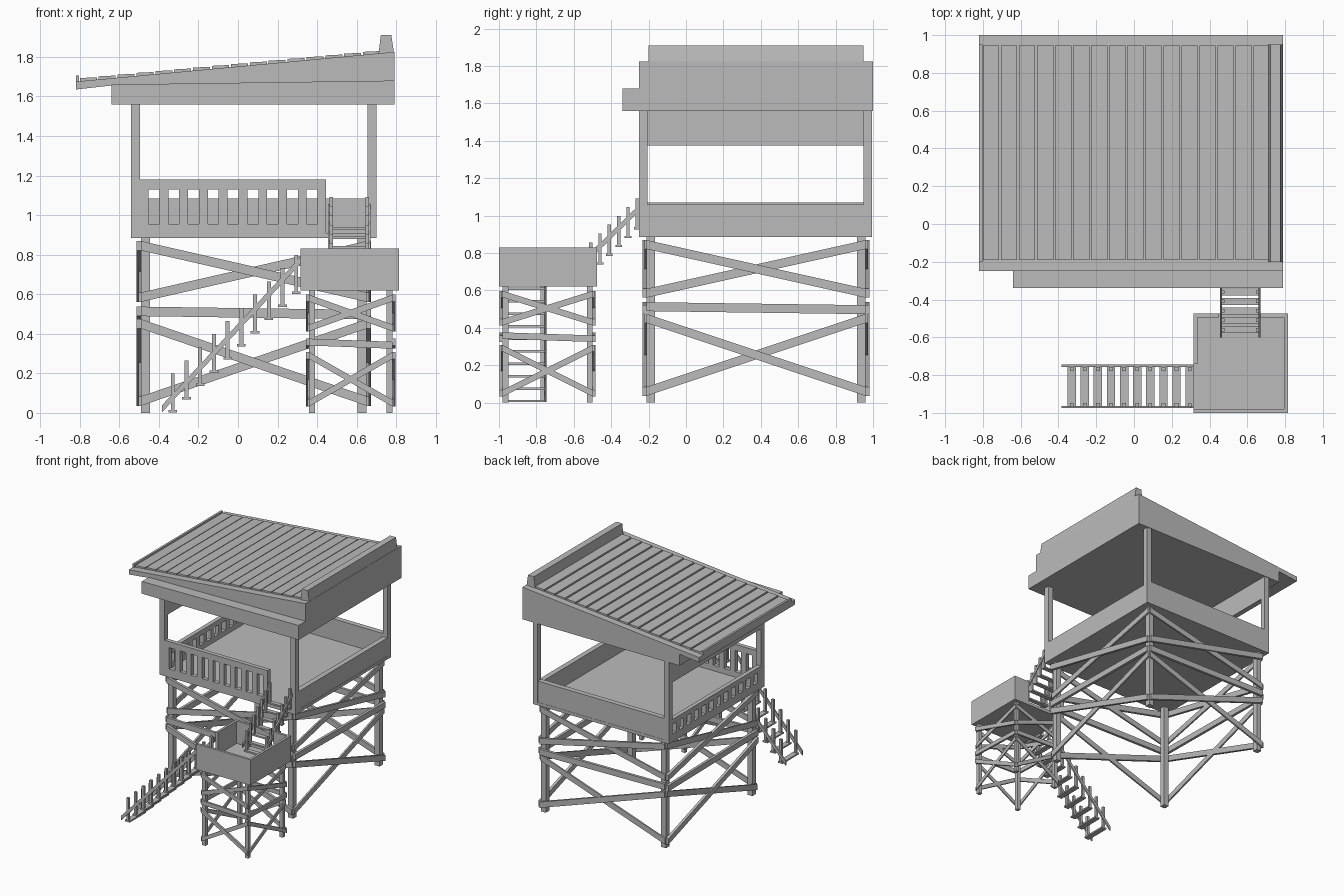
import bpy, bmesh
from mathutils import Vector

if "Cube" in bpy.data.objects:
    bpy.data.objects.remove(bpy.data.objects["Cube"])

grey = bpy.data.materials.new("plain grey")
grey.diffuse_color = (0.5, 0.5, 0.5, 1)
grey.use_nodes = True
grey.node_tree.nodes["Principled BSDF"].inputs["Base Color"].default_value = grey.diffuse_color


class Part:
    """Collects simple solids into one named object."""
    def __init__(self, name):
        self.name, self.bm = name, bmesh.new()

    def prism(self, ring, d):
        # extrude a planar ring of points along vector d
        a = [self.bm.verts.new(p) for p in ring]
        b = [self.bm.verts.new(Vector(p) + Vector(d)) for p in ring]
        self.bm.faces.new(a)
        self.bm.faces.new(b[::-1])
        n = len(a)
        for i in range(n):
            self.bm.faces.new((a[i], b[i], b[(i + 1) % n], a[(i + 1) % n]))

    def box(self, x0, x1, y0, y1, z0, z1):
        self.prism([(x0, y0, z0), (x1, y0, z0), (x1, y1, z0), (x0, y1, z0)],
                   (0, 0, z1 - z0))

    def beam(self, p, q, h, d):
        # board from p to q, h tall, d = thickness vector
        up = Vector((0, 0, h / 2))
        p, q = Vector(p), Vector(q)
        self.prism([p - up, q - up, q + up, p + up], d)

    def done(self):
        bmesh.ops.recalc_face_normals(self.bm, faces=self.bm.faces)
        me = bpy.data.meshes.new(self.name)
        self.bm.to_mesh(me)
        self.bm.free()
        me.materials.append(grey)
        bpy.context.collection.objects.link(bpy.data.objects.new(self.name, me))


def scaffold(name, x0, x1, y0, y1, top, w, crosses, flats, h, t):
    # four legs with crossed and level braces on every side
    legs = Part(name + "_legs")
    for x in (x0, x1 - w):
        for y in (y0, y1 - w):
            legs.box(x, x + w, y, y + w, 0, top)
    legs.done()
    br = Part(name + "_braces")
    pairs = [c for a, b in crosses for c in ((a, b), (b, a))]
    pairs += [(f + 0.008, f - 0.008) for f in flats]
    for i, (a, b) in enumerate(pairs):
        k = t * (0.6 if i % 2 else 1)
        for y, s in ((y0, -k), (y1, k)):
            br.beam((x0, y, a), (x1, y, b), h, (0, s, 0))
        for x, s in ((x0, -k), (x1, k)):
            br.beam((x, y0, a), (x, y1, b), h, (s, 0, 0))
    br.done()


scaffold("tower", -0.49, 0.65, -0.21, 0.96, 0.89, 0.045,
         [(0.845, 0.585), (0.45, 0.06)], [0.505], 0.048, 0.022)
scaffold("landing", 0.36, 0.78, -0.98, -0.50, 0.63, 0.03,
         [(0.58, 0.43), (0.29, 0.05)], [0.35], 0.035, 0.016)

# cabin floor, corner posts and walls
X0, X1, Y0, Y1, T = -0.54, 0.70, -0.25, 0.995, 0.045
floor = Part("cabin_floor")
floor.box(X0, X1, Y0, Y1, 0.885, 0.91)
floor.done()
posts = Part("cabin_posts")
for x in (X0, X1 - T):
    for y in (Y0, Y1 - T):
        posts.box(x, x + T, y, y + T, 0.90, 1.58)
posts.done()
walls = Part("cabin_walls")
walls.box(X1 - T, X1 - 0.002, Y0 + T, Y1 - T, 0.90, 1.06)
walls.box(X0 + T, X1 - T, Y1 - T, Y1 - 0.002, 0.90, 1.085)
walls.box(X0 + 0.002, X0 + T, Y0 + T, Y1 - T, 1.375, 1.58)
walls.done()

# slotted front railing
rail = Part("front_railing")
rail.box(-0.50, 0.445, -0.25, -0.215, 0.90, 0.955)
rail.box(-0.50, 0.445, -0.25, -0.215, 1.13, 1.18)
edges = [-0.50] + [v for i in range(9)
                   for v in (-0.4525 + 0.1 * i, -0.3975 + 0.1 * i)] + [0.445]
for a, b in zip(edges[::2], edges[1::2]):
    rail.box(a, b, -0.25, -0.215, 0.955, 1.13)
rail.done()

# slotted left railing
rail = Part("left_railing")
rail.box(X0, X0 + 0.035, Y0 + T, Y1 - T, 0.90, 0.95)
rail.box(X0, X0 + 0.035, Y0 + T, Y1 - T, 1.03, 1.07)
n = 12
step = (Y1 - Y0 - 2 * T) / n
for i in range(n):
    y = Y0 + T + i * step
    rail.box(X0, X0 + 0.035, y, y + step * 0.45, 0.95, 1.03)
rail.done()


# sloping roof
def roof_z(x):
    return 1.675 + 0.0925 * (x + 0.82)


roof = Part("roof_body")
roof.prism([(-0.82, -0.25, 1.635), (-0.64, -0.25, 1.655), (-0.64, -0.25, 1.56),
            (0.79, -0.25, 1.56), (0.79, -0.25, 1.825), (-0.82, -0.25, 1.675)],
           (0, 1.25, 0))
roof.done()
fascia = Part("front_fascia")
fascia.prism([(-0.64, -0.34, 1.56), (0.79, -0.34, 1.56),
              (0.79, -0.34, 1.68), (-0.64, -0.34, 1.66)], (0, 0.09, 0))
fascia.done()
boards = Part("roof_boards")
for i in range(16):
    a = -0.80 + i * 0.0955
    b = a + 0.086
    boards.prism([(a, -0.19, roof_z(a) - 0.006), (b, -0.19, roof_z(b) - 0.006),
                  (b, -0.19, roof_z(b) + 0.012), (a, -0.19, roof_z(a) + 0.016)],
                 (0, 1.135, 0))
boards.done()
trim = Part("roof_trim")
trim.box(-0.82, -0.803, -0.20, 0.95, 1.66, 1.705)
trim.prism([(0.71, -0.20, 1.81), (0.79, -0.20, 1.81),
            (0.775, -0.20, 1.91), (0.722, -0.20, 1.91)], (0, 1.15, 0))
trim.done()

# landing box, open where the stairs meet it
box = Part("landing_box")
box.box(0.315, 0.815, -1.0, -0.475, 0.62, 0.645)
box.box(0.315, 0.815, -1.0, -0.98, 0.64, 0.83)
box.box(0.795, 0.815, -0.98, -0.475, 0.64, 0.83)
box.box(0.315, 0.335, -0.74, -0.475, 0.64, 0.83)
box.box(0.335, 0.45, -0.495, -0.475, 0.64, 0.83)
box.box(0.67, 0.795, -0.495, -0.475, 0.64, 0.83)
box.done()

# lower stairs, rising to the right
low = Part("lower_stairs")
for i in range(10):
    x, z = -0.33 + 0.0694 * i, 0.008 + 0.0667 * i
    low.box(x - 0.022, x + 0.022, -0.97, -0.755, z - 0.006, z + 0.006)
    for y in (-0.968, -0.777):
        low.box(x - 0.01, x + 0.01, y, y + 0.02, z, z + 0.19)
for y in (-0.975, -0.757):
    low.beam((-0.385, y, 0.02), (0.315, y, 0.77), 0.036, (0, 0.012, 0))
low.done()

# upper stairs, rising to the cabin
up = Part("upper_stairs")
for i in range(7):
    y, z = -0.56 + 0.05 * i, 0.65 + 0.047 * i
    up.box(0.46, 0.665, y - 0.018, y + 0.018, z - 0.006, z + 0.006)
    for x in (0.462, 0.645):
        up.box(x, x + 0.018, y - 0.009, y + 0.009, z, z + 0.16)
for x in (0.455, 0.658):
    up.beam((x, -0.60, 0.70), (x, -0.25, 1.04), 0.034, (0.012, 0, 0))
up.done()
